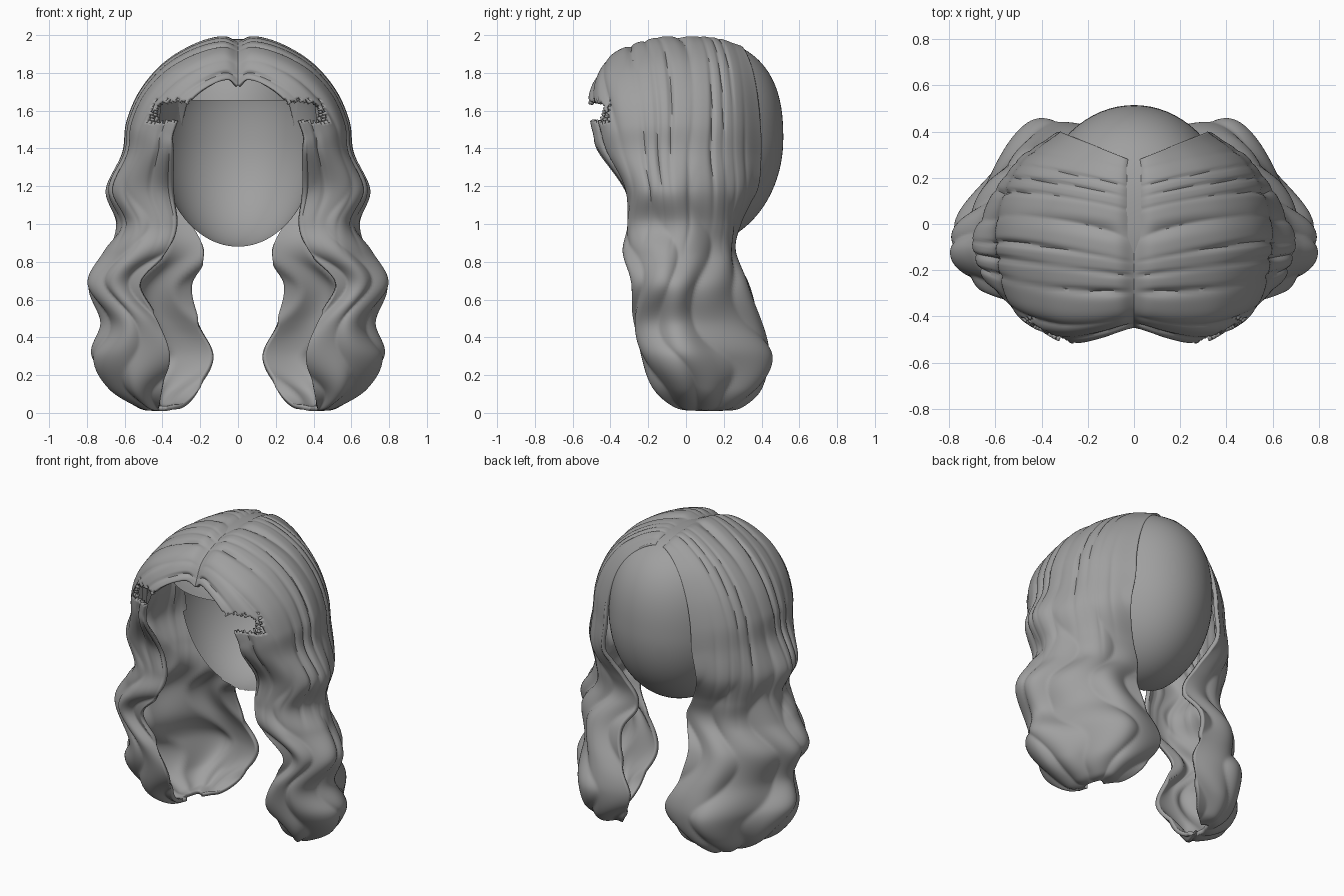
import bpy, bmesh, math, random
from mathutils import Vector

random.seed(4)
if "Cube" in bpy.data.objects:
    bpy.data.objects.remove(bpy.data.objects["Cube"])

grey = bpy.data.materials.new("hair grey")
grey.use_nodes = True
COLOUR = (0.35, 0.35, 0.35, 1)
grey.diffuse_color = COLOUR
grey.node_tree.nodes["Principled BSDF"].inputs["Base Color"].default_value = COLOUR


def finish(bm, name, angle):
    """Turn a bmesh into a smooth shaded object."""
    mesh = bpy.data.meshes.new(name)
    bm.to_mesh(mesh)
    bm.free()
    mesh.materials.append(grey)
    obj = bpy.data.objects.new(name, mesh)
    bpy.context.collection.objects.link(obj)
    bpy.ops.object.select_all(action="DESELECT")
    bpy.context.view_layer.objects.active = obj
    obj.select_set(True)
    bpy.ops.object.shade_smooth_by_angle(angle=math.radians(angle))
    return obj


def spline(points, t):
    """Catmull-Rom curve through the points, t from 0 to 1."""
    last = len(points) - 1
    k = min(int(t * last), last - 1)
    f = t * last - k
    b, c = points[k], points[k + 1]
    a = points[k - 1] if k else b * 2 - c
    d = points[k + 2] if k + 2 <= last else c * 2 - b
    return (b * 2 + (c - a) * f + (a * 2 - b * 5 + c * 4 - d) * f ** 2
            + (b * 3 - a - c * 3 + d) * f ** 3) * 0.5


# Half of the hair: rows of guide points, each running from front to back.
PART = [(-.45, 1.77), (-.37, 1.91), (-.18, 1.99), (0, 2.0), (.15, 1.99), (.27, 1.95)]
TEMPLE = [(.36, -.47), (.54, -.35), (.61, -.12), (.59, .08), (.49, .27), (.32, .40)]
LOCK = [
    (1.18, (.36, -.33), (.60, -.29), (.70, -.10), (.63, .10), (.50, .28), (.34, .38)),
    (1.00, (.33, -.30), (.53, -.30), (.64, -.08), (.59, .10), (.45, .25), (.25, .29)),
    (.85, (.38, -.32), (.58, -.31), (.71, -.10), (.62, .08), (.44, .24), (.18, .26)),
    (.68, (.52, -.27), (.68, -.27), (.80, -.10), (.70, .08), (.50, .30), (.25, .33)),
    (.48, (.42, -.25), (.58, -.27), (.72, -.08), (.64, .12), (.46, .37), (.21, .39)),
    (.30, (.36, -.22), (.60, -.23), (.78, -.05), (.68, .15), (.43, .45), (.13, .40)),
    (.13, (.40, -.13), (.56, -.16), (.68, .00), (.61, .18), (.43, .39), (.20, .36)),
    (.03, (.42, -.02), (.49, -.05), (.53, .07), (.49, .20), (.41, .29), (.29, .25)),
    (.01, (.42, .07), (.44, .06), (.45, .10), (.44, .15), (.42, .19), (.38, .17)),
]
BASE = 1.38
rows = []
for deg in (0, 8, 22, 40, 58, 75, 90):
    sn, cs = math.sin(math.radians(deg)), math.cos(math.radians(deg))
    row = []
    for k, ((y0, z0), (x1, y1)) in enumerate(zip(PART, TEMPLE)):
        bulge = -.11 * sn * cs if k < 2 else 0
        dip = .035 if deg == 0 else 0
        row.append(Vector((x1 * sn, y0 + (y1 - y0) * sn + bulge,
                           BASE + (z0 - BASE) * cs - dip)))
    rows.append(row)
for z, *points in LOCK:
    rows.append([Vector((x, y, z)) for x, y in points])

ACROSS, DOWN = 110, 150
bm = bmesh.new()
grid = []
for j in range(DOWN + 1):
    v = j / DOWN
    guide = [spline(column, v) for column in zip(*rows)]
    grid.append([bm.verts.new(spline(guide, i / ACROSS)) for i in range(ACROSS + 1)])
for j in range(DOWN):
    for i in range(ACROSS):
        bm.faces.new((grid[j][i], grid[j + 1][i], grid[j + 1][i + 1], grid[j][i + 1]))
bm.normal_update()

# Comb sharp grooves into the crown and soft rolls into the locks
for j, line in enumerate(grid):
    v = j / DOWN
    low = min(1, max(0, (v - .42) * 5))
    ends = min(1, v * 12) * min(1, (1 - v) * 8)
    for i, vert in enumerate(line):
        s = i / ACROSS
        comb = s * 11 + .35 * math.sin(s * 17) + .2 * math.sin(v * 9 + s * 5)
        valley = (1 - abs(math.sin(math.pi * comb))) ** 2
        depth = .013 + .008 * math.sin(v * 15 + s * 23)
        fade = 1 if s < .6 else max(.1, 1 - (s - .6) * 2.5)
        sway = s * 5 + .35 * math.sin(v * 26 + s * 3)
        roll = abs(math.sin(math.pi * sway)) - .7
        vert.co += vert.normal * ends * ((low - 1) * depth * valley * fade + low * .025 * roll)

# Ragged notch at the hairline
notch = [f for f in bm.faces
         if 1.54 < f.calc_center_median().z + random.uniform(-.015, .015) < 1.65
         and f.calc_center_median().y < -.43 + random.uniform(-.03, .03)]
bmesh.ops.delete(bm, geom=notch, context="FACES")
hair = finish(bm, "wavy_hair", 50)
shell = hair.modifiers.new("thickness", "SOLIDIFY")
shell.thickness = .025
shell.offset = -1
hair.modifiers.new("both sides", "MIRROR")

# Egg shaped scalp, open at the face
bm = bmesh.new()
bmesh.ops.create_uvsphere(bm, u_segments=72, v_segments=56, radius=1)
for vert in bm.verts:
    x, y, z = vert.co
    flat = math.hypot(x, y)
    full = (1 - min(1, abs(z)) ** 2.5) ** .4 if z > 0 else flat
    swell = full / flat if flat > .001 else 0
    vert.co = (x * swell * .42, y * swell * .475 + .04, 1.45 + z * (.53 if z > 0 else .57))
face = [f for f in bm.faces
        if f.calc_center_median().y < .02 and f.calc_center_median().z < 1.65]
bmesh.ops.delete(bm, geom=face, context="FACES")
finish(bm, "scalp", 60)
